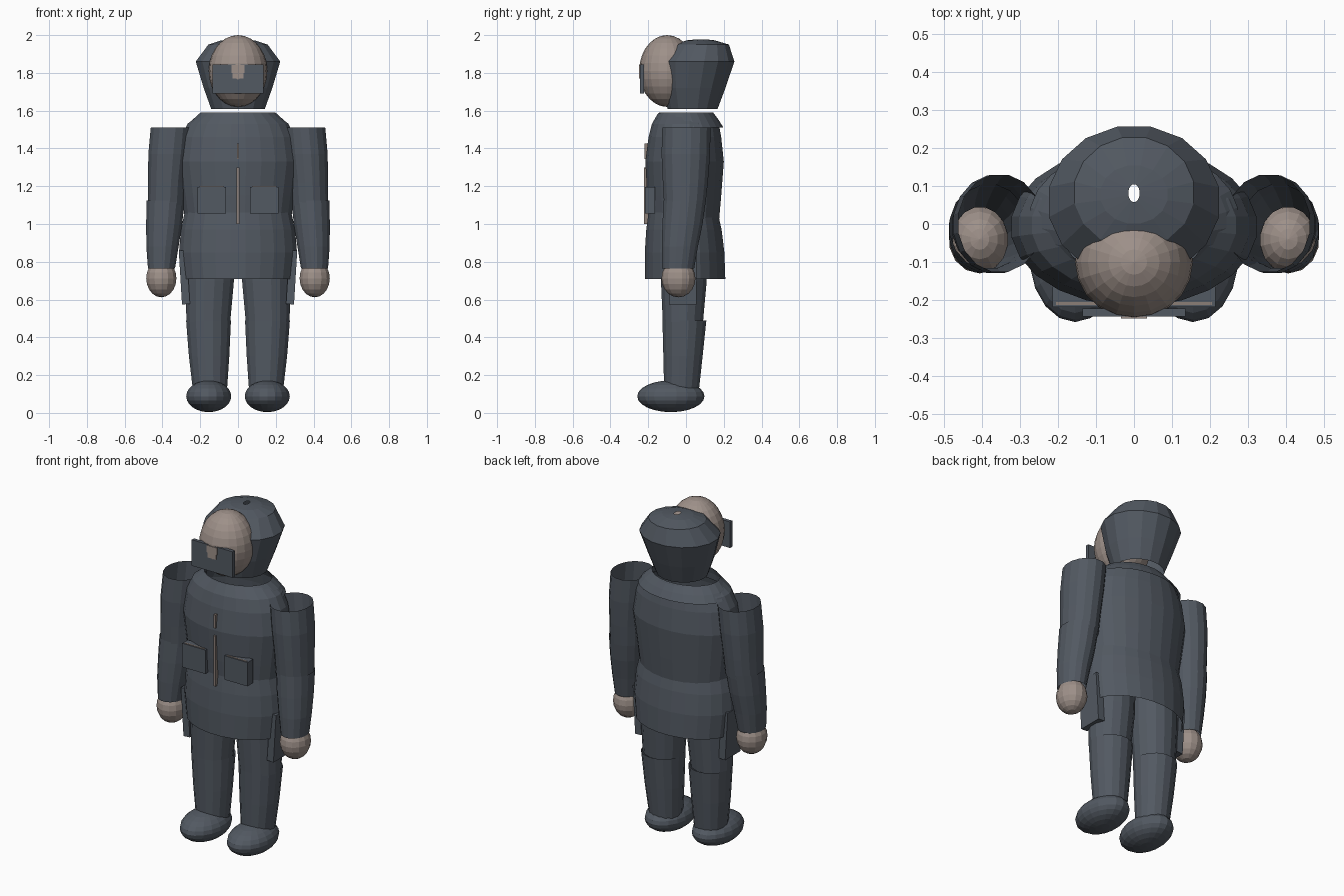
import bpy, bmesh, math
from mathutils import Matrix

default = bpy.data.objects.get("Cube")
if default:
    bpy.data.objects.remove(default, do_unlink=True)


def material(name, rgb):
    m = bpy.data.materials.new(name)
    m.use_nodes = True
    m.diffuse_color = (*rgb, 1)
    bsdf = m.node_tree.nodes["Principled BSDF"]
    bsdf.inputs["Base Color"].default_value = (*rgb, 1)
    bsdf.inputs["Roughness"].default_value = 0.8
    return m


SLATE = material("slate cloth", (0.085, 0.1, 0.122))
SKIN = material("warm skin", (0.34, 0.28, 0.25))
TRIM = material("tan trim", (0.26, 0.21, 0.185))
parts = []


def finish(name, bm, mat):
    mesh = bpy.data.meshes.new(name)
    bm.to_mesh(mesh)
    bm.free()
    mesh.materials.append(mat)
    ob = bpy.data.objects.new(name, mesh)
    bpy.context.collection.objects.link(ob)
    parts.append(ob)
    return ob


def tube(name, rings, mat, sides=16):
    """Open shell through elliptical rings: (z, x centre, half width, front y, back y)."""
    bm = bmesh.new()
    loops = []
    for z, cx, rx, front, back in rings:
        cy, ry = (front + back) / 2, (back - front) / 2
        turns = [2 * math.pi * (i + 0.5) / sides for i in range(sides)]
        loops.append([bm.verts.new((cx + rx * math.cos(t), cy + ry * math.sin(t), z))
                      for t in turns])
    for low, high in zip(loops, loops[1:]):
        for i in range(sides):
            j = (i + 1) % sides
            bm.faces.new((low[i], low[j], high[j], high[i]))
    return finish(name, bm, mat)


def ball(name, centre, radii, mat, u=20, v=14):
    bm = bmesh.new()
    bmesh.ops.create_uvsphere(bm, u_segments=u, v_segments=v, radius=1,
                              matrix=Matrix.Translation(centre) @ Matrix.Diagonal((*radii, 1)))
    return finish(name, bm, mat)


def box(name, low, high, mat, tilt=0):
    size = [h - l for l, h in zip(low, high)]
    centre = [(h + l) / 2 for l, h in zip(low, high)]
    bm = bmesh.new()
    bmesh.ops.create_cube(bm, size=1, matrix=Matrix.Translation(centre)
                          @ Matrix.Rotation(tilt, 4, 'Y') @ Matrix.Diagonal((*size, 1)))
    return finish(name, bm, mat)


# Jacket: flared skirt, chest and turned-down collar
tube("jacket_skirt", [
    (0.71, 0, 0.3, -0.22, 0.21), (0.85, 0, 0.315, -0.22, 0.205),
    (0.97, 0, 0.305, -0.212, 0.19), (1.06, 0, 0.285, -0.2, 0.17)], SLATE, 24)
tube("jacket_chest", [
    (1.0, 0, 0.28, -0.195, 0.175), (1.15, 0, 0.3, -0.207, 0.188),
    (1.33, 0, 0.325, -0.217, 0.202), (1.46, 0, 0.305, -0.2, 0.188),
    (1.53, 0, 0.27, -0.182, 0.175), (1.585, 0, 0.2, -0.15, 0.15)], SLATE, 24)
tube("collar", [
    (1.51, 0, 0.275, -0.16, 0.2), (1.55, 0, 0.245, -0.155, 0.175),
    (1.59, 0, 0.2, -0.145, 0.145)], SLATE, 24)

# Head and hood, with a small opening at the crown
ball("head", (0, -0.1, 1.81), (0.155, 0.148, 0.19), SKIN)
tube("hood", [
    (1.61, 0, 0.145, -0.1, 0.17), (1.72, 0, 0.185, -0.13, 0.212),
    (1.86, 0, 0.228, -0.145, 0.26), (1.95, 0, 0.16, -0.065, 0.23),
    (1.972, 0, 0.09, 0.0, 0.155), (1.978, 0, 0.015, 0.057, 0.105)], SLATE, 16)

# Visor and nose
box("visor", (-0.135, -0.243, 1.69), (0.135, -0.222, 1.845), SLATE)
box("nose_bridge", (-0.034, -0.248, 1.8), (0.034, -0.242, 1.842), SKIN)
box("nose_tip", (-0.028, -0.248, 1.77), (0.028, -0.242, 1.8), SKIN)

# Zip in two lengths
box("zip_lower", (-0.007, -0.222, 1.0), (0.007, -0.19, 1.3), TRIM)
box("zip_upper", (-0.006, -0.221, 1.345), (0.006, -0.19, 1.425), TRIM)

for side, s in (("left", 1), ("right", -1)):
    def span(a, b):
        return sorted((s * a, s * b))

    # Arm: two open sleeves and a mitten-like hand
    tube(side + "_upper_sleeve", [
        (1.1, s * 0.38, 0.1, -0.118, 0.105), (1.22, s * 0.375, 0.103, -0.125, 0.118),
        (1.37, s * 0.365, 0.112, -0.132, 0.13), (1.51, s * 0.352, 0.112, -0.128, 0.132)],
        SLATE)
    tube(side + "_lower_sleeve", [
        (0.765, s * 0.405, 0.073, -0.128, 0.045), (0.88, s * 0.4, 0.087, -0.13, 0.065),
        (1.0, s * 0.391, 0.097, -0.127, 0.09), (1.125, s * 0.383, 0.103, -0.12, 0.107)],
        SLATE)
    ball(side + "_hand", (s * 0.406, -0.04, 0.712), (0.082, 0.09, 0.1), SKIN, 14, 10)

    # Leg: thigh, shin and rounded boot
    tube(side + "_thigh", [
        (0.48, s * 0.157, 0.118, -0.125, 0.092), (0.7, s * 0.15, 0.131, -0.135, 0.112),
        (0.9, s * 0.148, 0.132, -0.135, 0.115)], SLATE)
    tube(side + "_shin", [
        (0.1, s * 0.148, 0.09, -0.117, 0.068), (0.3, s * 0.153, 0.109, -0.122, 0.09),
        (0.49, s * 0.156, 0.121, -0.127, 0.11)], SLATE)
    ball(side + "_boot", (s * 0.155, -0.08, 0.088), (0.121, 0.178, 0.084), SLATE, 18, 12)

    # Chest pocket with trim along its top
    x0, x1 = span(0.063, 0.215)
    box(side + "_pocket", (x0, -0.218, 1.055), (x1, -0.165, 1.197), SLATE)
    x0, x1 = span(0.075, 0.205)
    box(side + "_pocket_trim", (x0, -0.213, 1.19), (x1, -0.205, 1.2), TRIM)

    # Hanging side pouch
    x0, x1 = span(0.263, 0.305)
    box(side + "_hip_pouch", (x0, -0.09, 0.575), (x1, 0.055, 0.86), SLATE, s * 0.06)

for ob in bpy.context.view_layer.objects:
    ob.select_set(ob in parts)
bpy.context.view_layer.objects.active = parts[0]
bpy.ops.object.shade_smooth_by_angle(angle=math.radians(40))
